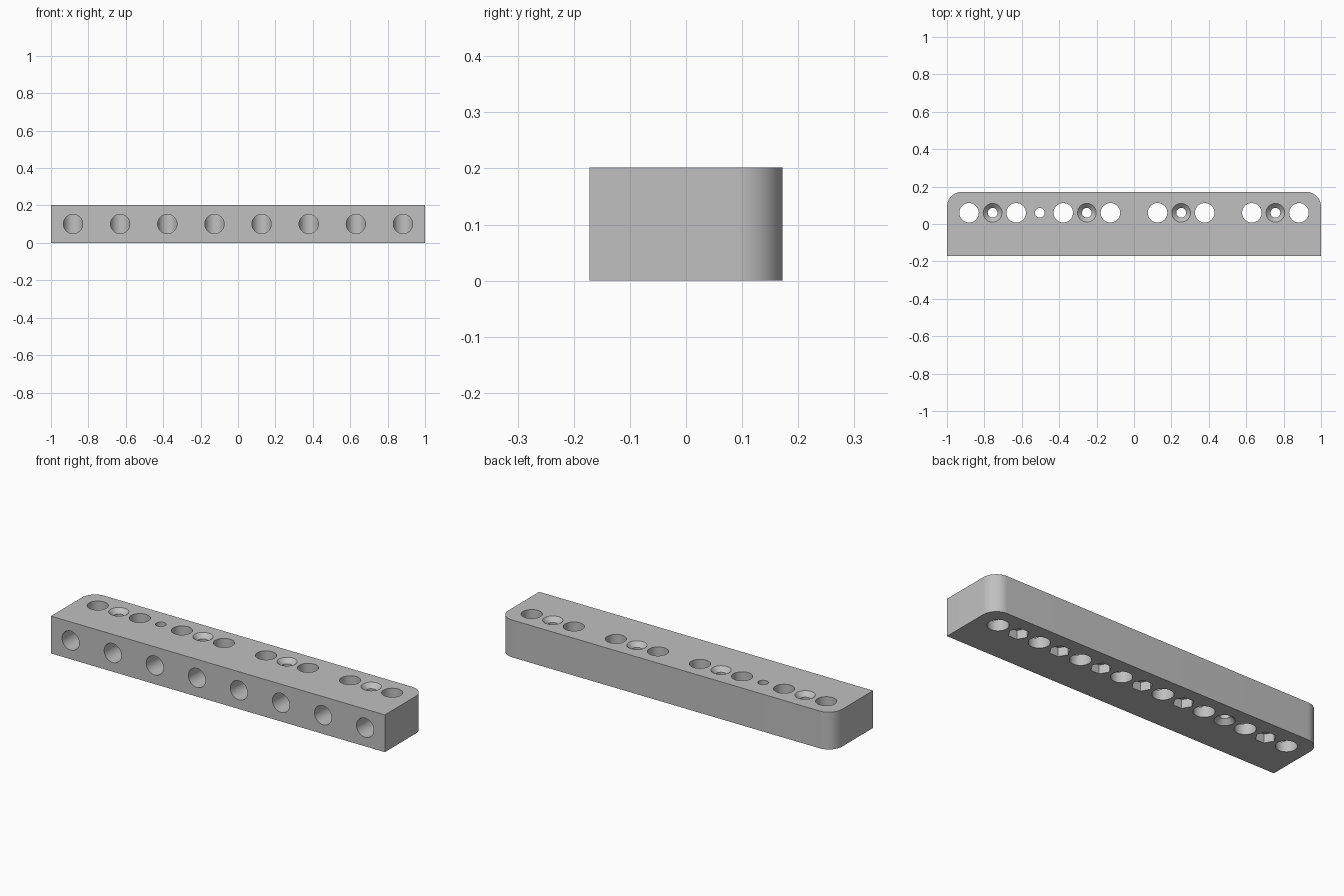
import bpy, bmesh, math
from mathutils import Matrix

if "Cube" in bpy.data.objects:
    bpy.data.objects.remove(bpy.data.objects["Cube"])

DEPTH, HEIGHT, CORNER = 0.172, 0.202, 0.08
PITCH, ROW_Y = 0.252, 0.06
BORE, SCREW, SINK = 0.052, 0.026, 0.05

grey = bpy.data.materials.new("plain grey")
grey.use_nodes = True
grey.diffuse_color = (0.53, 0.53, 0.53, 1)
grey.node_tree.nodes["Principled BSDF"].inputs["Base Color"].default_value = grey.diffuse_color


def make_object(name, bm):
    bmesh.ops.recalc_face_normals(bm, faces=bm.faces)
    mesh = bpy.data.meshes.new(name)
    bm.to_mesh(mesh)
    bm.free()
    mesh.materials.append(grey)
    obj = bpy.data.objects.new(name, mesh)
    bpy.context.collection.objects.link(obj)
    return obj


def add_lathe(bm, profile, matrix, sides=48):
    """Closed solid of revolution from (radius, height) pairs."""
    rings = []
    for r, z in profile:
        angles = [2 * math.pi * i / sides for i in range(sides)]
        rings.append([bm.verts.new(matrix @ Matrix.Translation(
            (r * math.cos(a), r * math.sin(a), z)).translation) for a in angles])
    for low, high in zip(rings, rings[1:]):
        for i in range(sides):
            j = (i + 1) % sides
            bm.faces.new((low[i], low[j], high[j], high[i]))
    bm.faces.new(rings[0][::-1])
    bm.faces.new(rings[-1])


# Bar with two rounded back corners
bm = bmesh.new()
outline = [(-1, -DEPTH), (1, -DEPTH)]
for cx, start in ((1 - CORNER, 0), (CORNER - 1, 90)):
    for i in range(17):
        a = math.radians(start + 90 * i / 16)
        outline.append((cx + CORNER * math.cos(a), DEPTH - CORNER + CORNER * math.sin(a)))
base = bm.faces.new([bm.verts.new((x, y, 0)) for x, y in outline])
top = bmesh.ops.extrude_face_region(bm, geom=[base])["geom"]
bmesh.ops.translate(bm, vec=(0, 0, HEIGHT), verts=[v for v in top if isinstance(v, bmesh.types.BMVert)])
bar = make_object("drilled_bar", bm)

# Upright through bores and the front bores that run into them
upright, front, screws, pockets = (bmesh.new() for _ in range(4))
for k in range(8):
    x = (k - 3.5) * PITCH
    add_lathe(upright, [(BORE, -0.02), (BORE, HEIGHT + 0.02)], Matrix.Translation((x, ROW_Y, 0)))
    lying = Matrix.Translation((x, ROW_Y, HEIGHT / 2)) @ Matrix.Rotation(math.pi / 2, 4, "X")
    add_lathe(front, [(BORE - 0.0005, 0), (BORE - 0.0005, 0.3)], lying)

# Countersunk screw holes, with hexagonal nut pockets underneath
sunk = [(SCREW, -0.02), (SCREW, HEIGHT + SCREW - SINK), (SINK + 0.01, HEIGHT + 0.01)]
for k in (-3, -1, 1, 3):
    add_lathe(screws, sunk, Matrix.Translation((k * PITCH, ROW_Y, 0)))
for k in (-3, -1, 0, 1, 2, 3):
    add_lathe(pockets, [(0.051, -0.02), (0.051, 0.047)],
              Matrix.Translation((k * PITCH, ROW_Y, 0)), sides=6)

# One screw hole is countersunk from below
flipped = Matrix.Translation((-2 * PITCH, ROW_Y, HEIGHT)) @ Matrix.Rotation(math.pi, 4, "X")
add_lathe(screws, sunk, flipped)

# Cut everything out of the bar
bpy.context.view_layer.objects.active = bar
for name, cutter_bm in (("upright_bores", upright), ("front_bores", front),
                        ("screw_holes", screws), ("nut_pockets", pockets)):
    cutter = make_object(name, cutter_bm)
    cutter.hide_render = True
    mod = bar.modifiers.new(name, "BOOLEAN")
    mod.operation = "DIFFERENCE"
    mod.solver = "EXACT"
    mod.object = cutter
    bpy.ops.object.modifier_apply(modifier=mod.name)
    bpy.data.objects.remove(cutter)

bpy.ops.object.select_all(action="DESELECT")
bar.select_set(True)
bpy.ops.object.shade_smooth_by_angle(angle=math.radians(25))
